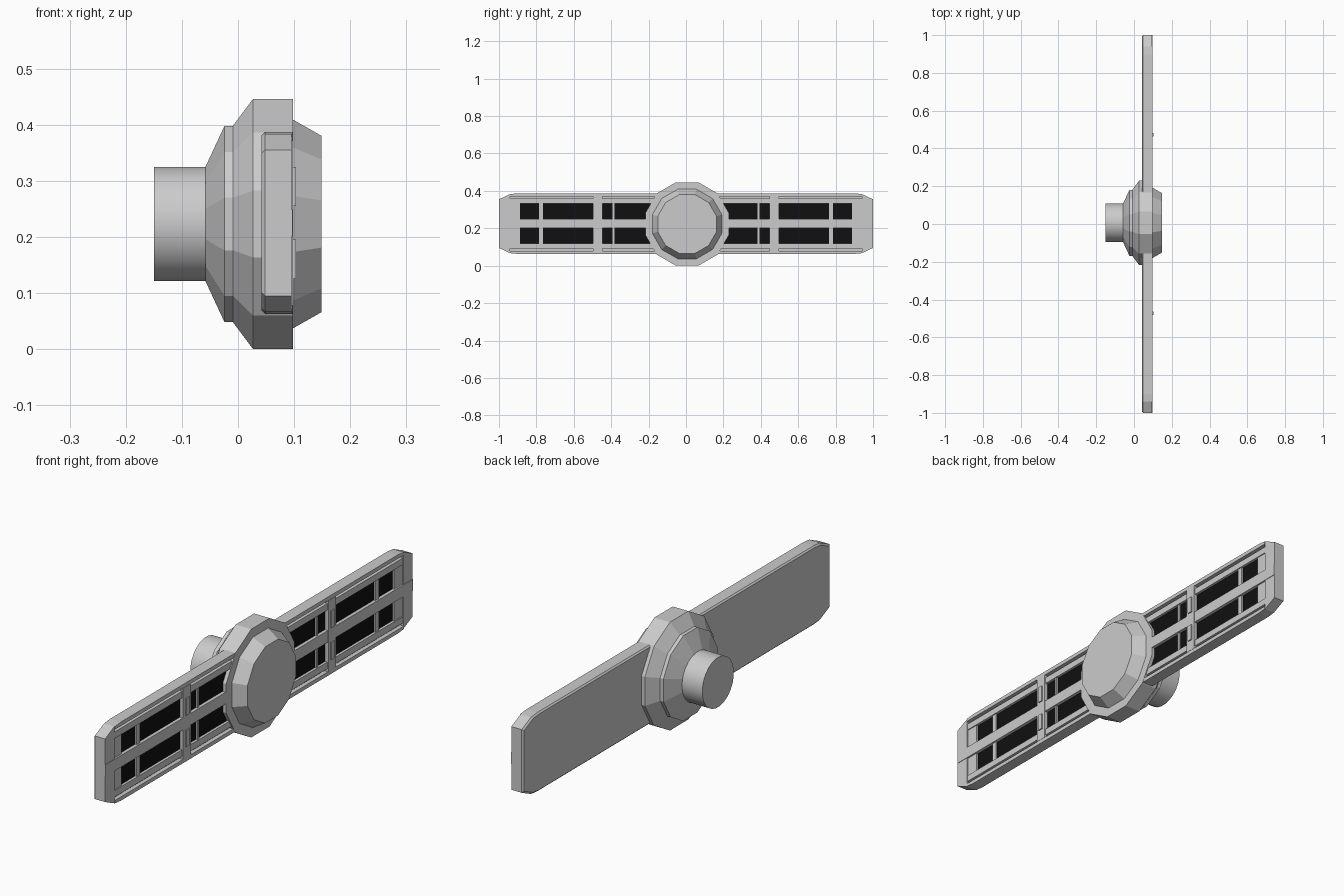
import bpy, bmesh, math

if "Cube" in bpy.data.objects:
    bpy.data.objects.remove(bpy.data.objects["Cube"])

black = bpy.data.materials.new("black")
black.diffuse_color = (0.005, 0.005, 0.005, 1)
black.use_nodes = True
black.node_tree.nodes["Principled BSDF"].inputs["Base Color"].default_value = black.diffuse_color
MID = 0.225  # height of the blade's centre line


def make_object(name, bm, loc, mirror=(False, False, False), mat=None):
    bmesh.ops.recalc_face_normals(bm, faces=bm.faces)
    me = bpy.data.meshes.new(name)
    bm.to_mesh(me)
    bm.free()
    ob = bpy.data.objects.new(name, me)
    ob.location = loc
    bpy.context.collection.objects.link(ob)
    if any(mirror):
        m = ob.modifiers.new("Mirror", 'MIRROR')
        m.use_axis = mirror
        m.use_mirror_merge = False
    if mat:
        me.materials.append(mat)
    return ob


def lathe_x(name, profile, sides):
    """Turn (x, radius) points about the x axis, flat side up, closed at both ends."""
    bm = bmesh.new()
    rings = []
    for x, r in profile:
        rr = r / math.cos(math.pi / sides)
        rings.append([bm.verts.new((x, rr * math.sin(a), rr * math.cos(a)))
                      for a in ((i + 0.5) * math.tau / sides for i in range(sides))])
    for a, b in zip(rings, rings[1:]):
        for i in range(sides):
            j = (i + 1) % sides
            bm.faces.new((a[i], a[j], b[j], b[i]))
    bm.faces.new(rings[0])
    bm.faces.new(rings[-1])
    return make_object(name, bm, (0, 0.006, 0.223))


def prism_x(name, outline, x0, x1, inset0=0.0, mirror=(False, False, False)):
    """Extrude a (y, z) outline along x, with an optional chamfer on the back."""
    bm = bmesh.new()
    def ring(x, shrink):
        return [bm.verts.new((x, y - math.copysign(shrink, y), z - math.copysign(shrink, z)))
                for y, z in outline]
    rings = [ring(x0, inset0), ring(x0 + inset0, 0), ring(x1, 0)] if inset0 else [ring(x0, 0), ring(x1, 0)]
    n = len(outline)
    for a, b in zip(rings, rings[1:]):
        for i in range(n):
            j = (i + 1) % n
            bm.faces.new((a[i], a[j], b[j], b[i]))
    bm.faces.new(rings[0])
    bm.faces.new(rings[-1])
    return make_object(name, bm, (0, 0, MID), mirror)


def boxes(name, spans, mat=None, mirror=(False, True, True)):
    """Boxes given as (x0, x1, y0, y1, z0, z1), mirrored to the other blade half."""
    bm = bmesh.new()
    for x0, x1, y0, y1, z0, z1 in spans:
        vs = bmesh.ops.create_cube(bm, size=1)['verts']
        for v in vs:
            v.co = (x1 if v.co.x > 0 else x0, y1 if v.co.y > 0 else y0, z1 if v.co.z > 0 else z0)
    return make_object(name, bm, (0, 0, MID), mirror, mat)


# Hub: smooth shaft and cone, faceted flange, faceted front cap
shaft = lathe_x("shaft", [(-0.15, 0.102), (-0.05, 0.102)], 24)
shaft.select_set(True)
bpy.context.view_layer.objects.active = shaft
bpy.ops.object.shade_smooth_by_angle(angle=math.radians(30))
lathe_x("hub_cone", [(-0.058, 0.102), (-0.024, 0.175), (-0.008, 0.175)], 12)
lathe_x("hub_flange", [(-0.009, 0.175), (0.027, 0.223), (0.098, 0.223)], 12)
lathe_x("hub_cap", [(0.09, 0.186), (0.098, 0.186), (0.149, 0.157)], 12)

# Blade back plate with tapered corners
corner = [(1, 0.13), (0.94, 0.158), (0.9, 0.162)]
outline = (corner + [(-y, z) for y, z in corner[::-1]]
           + [(-y, -z) for y, z in corner] + [(y, -z) for y, z in corner[::-1]])
prism_x("blade_plate", outline, 0.042, 0.08, 0.006)

# Raised blade ends
prism_x("blade_end", [(0.94, 0.158), (1, 0.13), (1, -0.13), (0.94, -0.158)],
        0.079, 0.095, mirror=(False, True, False))

# Outer rim and inner rail along both long edges
prism_x("edge_rim", [(0.1, 0.162), (0.9, 0.162), (0.94, 0.158), (0.94, 0.146), (0.1, 0.146)],
        0.079, 0.097, mirror=(False, True, True))
boxes("inner_rail", [(0.079, 0.094, 0.1, 0.945, 0.107, 0.134)])

# Centre bar running the full length
boxes("centre_bar", [(0.079, 0.097, -1, 1, -0.024, 0.024)], mirror=(False, False, False))

# Cross bars, thin ribs and the strip beside the end
boxes("cross_bar", [(0.079, 0.098, 0.447, 0.497, 0, 0.146),
                    (0.079, 0.103, 0.462, 0.482, 0.03, 0.1)])
boxes("thin_rib", [(0.079, 0.09, 0.765, 0.787, 0.02, 0.11),
                   (0.079, 0.09, 0.382, 0.392, 0.02, 0.11),
                   (0.079, 0.09, 0.887, 0.945, 0.02, 0.11)])

# Dark recessed panels
boxes("dark_panel", [(0.079, 0.083, a, b, 0.022, 0.108) for a, b in
                     ((0.12, 0.383), (0.391, 0.448), (0.496, 0.766), (0.786, 0.888))], black)
